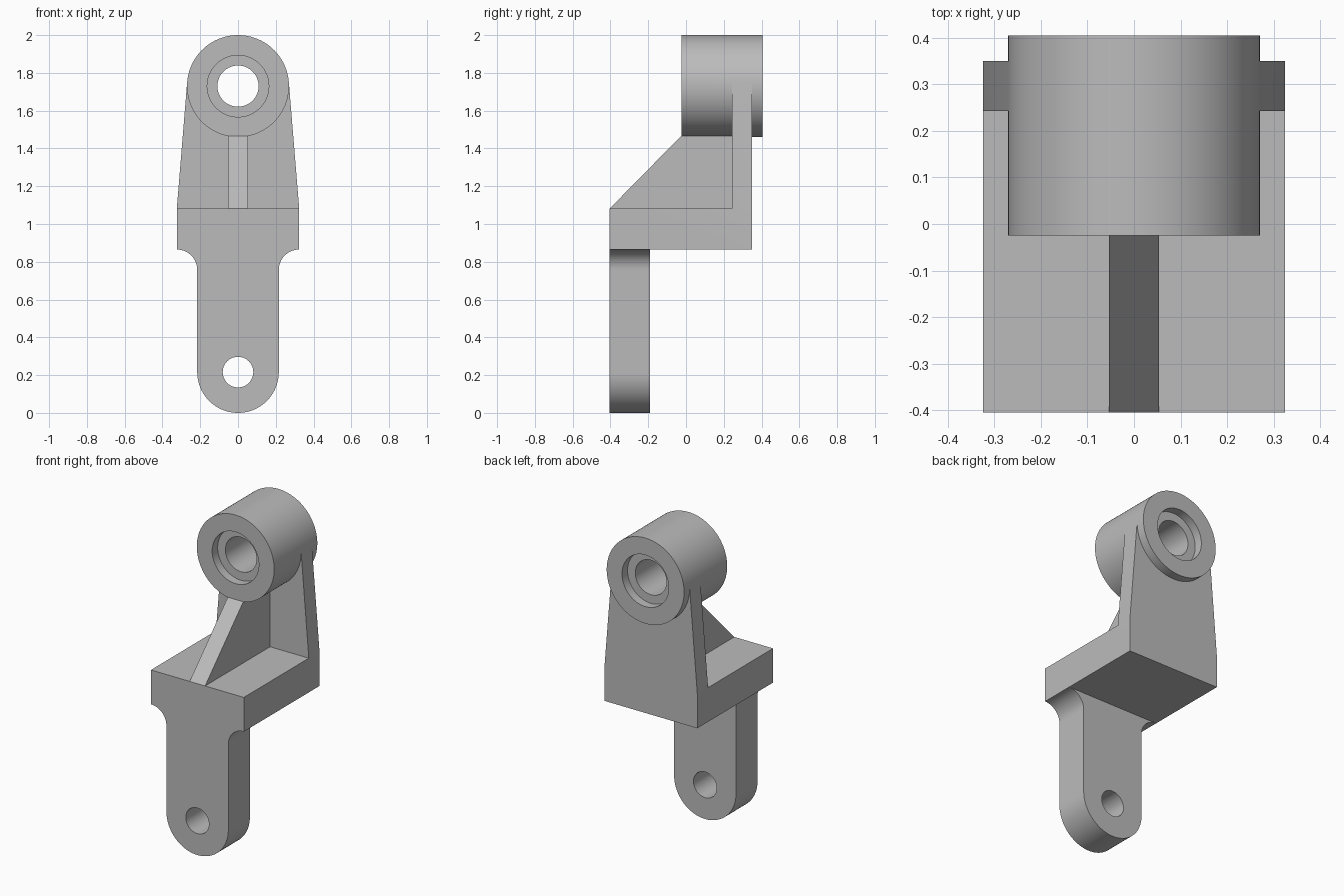
import bpy, bmesh
from math import pi, cos, sin, atan2, acos, hypot, radians
from mathutils import Vector, Matrix

if "Cube" in bpy.data.objects:
    bpy.data.objects.remove(bpy.data.objects["Cube"])

steel = bpy.data.materials.new("grey_metal")
steel.use_nodes = True
GREY = (0.5, 0.5, 0.5, 1)
steel.diffuse_color = GREY
steel.node_tree.nodes["Principled BSDF"].inputs["Base Color"].default_value = GREY

# Shared dimensions
FRONT, TAB_BACK, WALL_FRONT, WALL_BACK = -0.405, -0.19, 0.243, 0.35
SHELF_LOW, SHELF_TOP, SHELF_HALF = 0.865, 1.081, 0.324
TAB_HALF, FILLET = 0.216, 0.108
BOSS_Z, BOSS_R, BOSS_FRONT, BOSS_BACK = 1.73, 0.27, -0.025, 0.405


def finish(name, bm):
    bmesh.ops.recalc_face_normals(bm, faces=bm.faces)
    mesh = bpy.data.meshes.new(name)
    bm.to_mesh(mesh)
    bm.free()
    mesh.materials.append(steel)
    obj = bpy.data.objects.new(name, mesh)
    bpy.context.collection.objects.link(obj)
    return obj


def prism(name, outline, lo, hi, axis="y"):
    """Extrude an (x, z) outline along y, or a (y, z) outline along x."""
    bm = bmesh.new()
    place = (lambda u, v: (u, lo, v)) if axis == "y" else (lambda u, v: (lo, u, v))
    face = bm.faces.new([bm.verts.new(place(u, v)) for u, v in outline])
    moved = bmesh.ops.extrude_face_region(bm, geom=[face])["geom"]
    step = Vector((0, hi - lo, 0)) if axis == "y" else Vector((hi - lo, 0, 0))
    bmesh.ops.translate(bm, vec=step, verts=[g for g in moved if isinstance(g, bmesh.types.BMVert)])
    return finish(name, bm)


def arc(cx, cz, r, start, end, steps):
    angles = [start + (end - start) * i / steps for i in range(steps + 1)]
    return [(cx + r * cos(a), cz + r * sin(a)) for a in angles]


def combine(target, other, operation):
    mod = target.modifiers.new(other.name, "BOOLEAN")
    mod.object, mod.operation, mod.solver = other, operation, "EXACT"
    bpy.context.view_layer.objects.active = target
    bpy.ops.object.modifier_apply(modifier=mod.name)
    bpy.data.objects.remove(other)


# Hanging tab: rounded foot, concave shoulders, pin hole
right = arc(SHELF_HALF, SHELF_LOW - FILLET, FILLET, pi, pi / 2, 16) + [(SHELF_HALF, SHELF_TOP)]
left = [(-x, z) for x, z in reversed(right)]
foot = arc(0, TAB_HALF, TAB_HALF, pi, 2 * pi, 48)
bracket = prism("bracket", foot + right + left, FRONT, TAB_BACK)
pin_hole = prism("pin_hole", arc(0, TAB_HALF, 0.081, 0, 2 * pi, 48)[:-1], FRONT - 0.1, TAB_BACK + 0.1)
combine(bracket, pin_hole, "DIFFERENCE")

# Shelf between the tab and the rear wall
shelf = prism("shelf", [(FRONT, SHELF_LOW), (WALL_BACK, SHELF_LOW), (WALL_BACK, SHELF_TOP),
                        (FRONT, SHELF_TOP)], -SHELF_HALF, SHELF_HALF, "x")

# Rear wall: flanks tangent to the boss, top scooped to stay clear of the bore
dz = SHELF_TOP - BOSS_Z
tangent = atan2(dz, SHELF_HALF) + acos(BOSS_R / hypot(SHELF_HALF, dz))
flank = [(SHELF_HALF, SHELF_LOW), (SHELF_HALF, SHELF_TOP),
         (BOSS_R * cos(tangent), BOSS_Z + BOSS_R * sin(tangent))]
scoop = arc(0, BOSS_Z, 0.22, tangent, -pi - tangent, 32)
rear_wall = prism("rear_wall", flank + scoop + [(-x, z) for x, z in reversed(flank)],
                  WALL_FRONT, WALL_BACK)

# Sloping rib that carries the boss
rib = prism("rib", [(FRONT, SHELF_TOP), (FRONT, SHELF_TOP - 0.05), (WALL_FRONT + 0.03, SHELF_TOP - 0.05),
                    (WALL_FRONT + 0.03, 1.467), (BOSS_FRONT, 1.467)], -0.054, 0.054, "x")

# Bearing boss: lathed tube with a counterbore at each end
BORE, SEAT, DEPTH = 0.109, 0.163, 0.055
section = [(BOSS_R, BOSS_FRONT), (BOSS_R, BOSS_BACK), (SEAT, BOSS_BACK), (SEAT, BOSS_BACK - DEPTH),
           (BORE, BOSS_BACK - DEPTH), (BORE, BOSS_FRONT + DEPTH), (SEAT, BOSS_FRONT + DEPTH),
           (SEAT, BOSS_FRONT)]
bm = bmesh.new()
ring = [bm.verts.new((r, y, BOSS_Z)) for r, y in section]
edges = [bm.edges.new((a, b)) for a, b in zip(ring, ring[1:] + ring[:1])]
bmesh.ops.spin(bm, geom=ring + edges, cent=(0, 0, BOSS_Z), axis=(0, 1, 0),
               angle=2 * pi, steps=96, use_merge=True)
bmesh.ops.remove_doubles(bm, verts=bm.verts, dist=0.0001)
boss = finish("boss", bm)

# Weld everything into one casting
for part in (shelf, rear_wall, rib, boss):
    combine(bracket, part, "UNION")

bpy.ops.object.select_all(action="DESELECT")
bracket.select_set(True)
bpy.context.view_layer.objects.active = bracket
bpy.ops.object.shade_smooth_by_angle(angle=radians(30))
